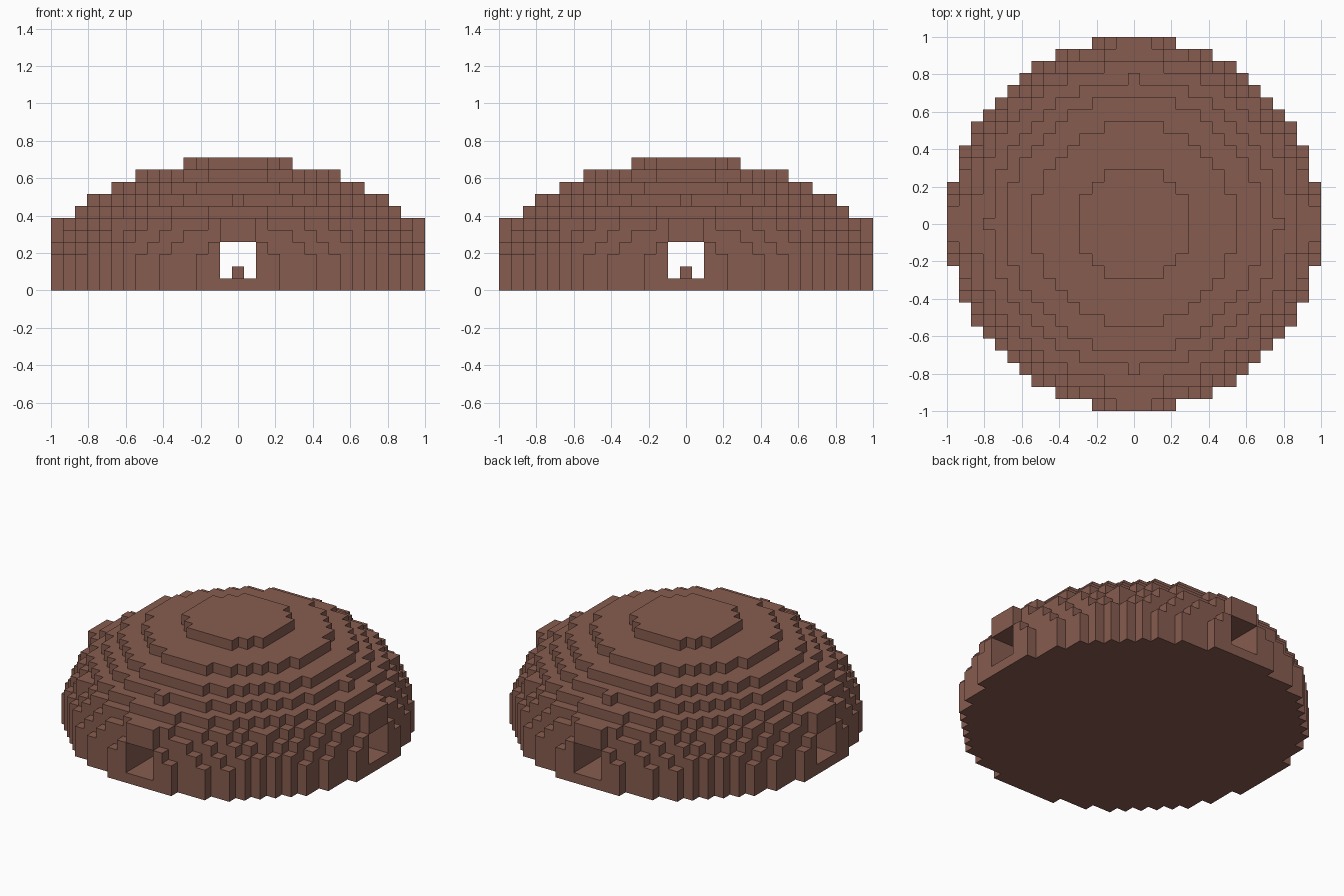
import bpy, bmesh
from mathutils import Vector

if "Cube" in bpy.data.objects:
    bpy.data.objects.remove(bpy.data.objects["Cube"], do_unlink=True)

CELL = 2 / 31          # edge of one block
REACH = 15             # blocks from the centre to the rim
# squared radius, in blocks, of each round layer from the ground up
LAYERS = [237, 237, 237, 230, 214, 200, 175, 144.5, 112, 70, 22]

brown = bpy.data.materials.new("earth_brown")
brown.use_nodes = True
colour = (0.242, 0.107, 0.080, 1)
brown.diffuse_color = colour
brown.node_tree.nodes["Principled BSDF"].inputs["Base Color"].default_value = colour
brown.node_tree.nodes["Principled BSDF"].inputs["Roughness"].default_value = 0.9


def block_object(name, cells):
    """Turn a set of block positions into one closed skin."""
    bm = bmesh.new()
    for cell in cells:
        centre = Vector(cell) + Vector((0, 0, 0.5))
        for axis in range(3):
            for sign in (-1, 1):
                n = Vector((0, 0, 0))
                n[axis] = sign
                if tuple(int(c + d) for c, d in zip(cell, n)) in cells:
                    continue
                u = Vector((0, 0, 0))
                u[(axis + 1) % 3] = 0.5
                v = n.cross(u)
                mid = centre + n / 2
                corners = (mid - u - v, mid + u - v, mid + u + v, mid - u + v)
                bm.faces.new([bm.verts.new(c * CELL) for c in corners])
    bmesh.ops.remove_doubles(bm, verts=bm.verts, dist=CELL / 100)
    mesh = bpy.data.meshes.new(name)
    bm.to_mesh(mesh)
    bm.free()
    mesh.materials.append(brown)
    obj = bpy.data.objects.new(name, mesh)
    bpy.context.collection.objects.link(obj)
    return obj


# Stepped dome
span = range(-REACH, REACH + 1)
dome = {(x, y, z) for z, r2 in enumerate(LAYERS)
        for x in span for y in span if x * x + y * y <= r2}

# Lintels over the four openings, flush with the rim
for side in (-REACH, REACH):
    for t in (-1, 0, 1):
        for z in (4, 5):
            dome |= {(side, t, z), (t, side, z)}

# Crossing passages, three blocks wide and high
for s in span:
    for t in (-1, 0, 1):
        for z in (1, 2, 3):
            dome -= {(s, t, z), (t, s, z)}

block_object("stepped_dome", dome)

# Single block where the passages cross
block_object("centre_block", {(0, 0, 1)})
